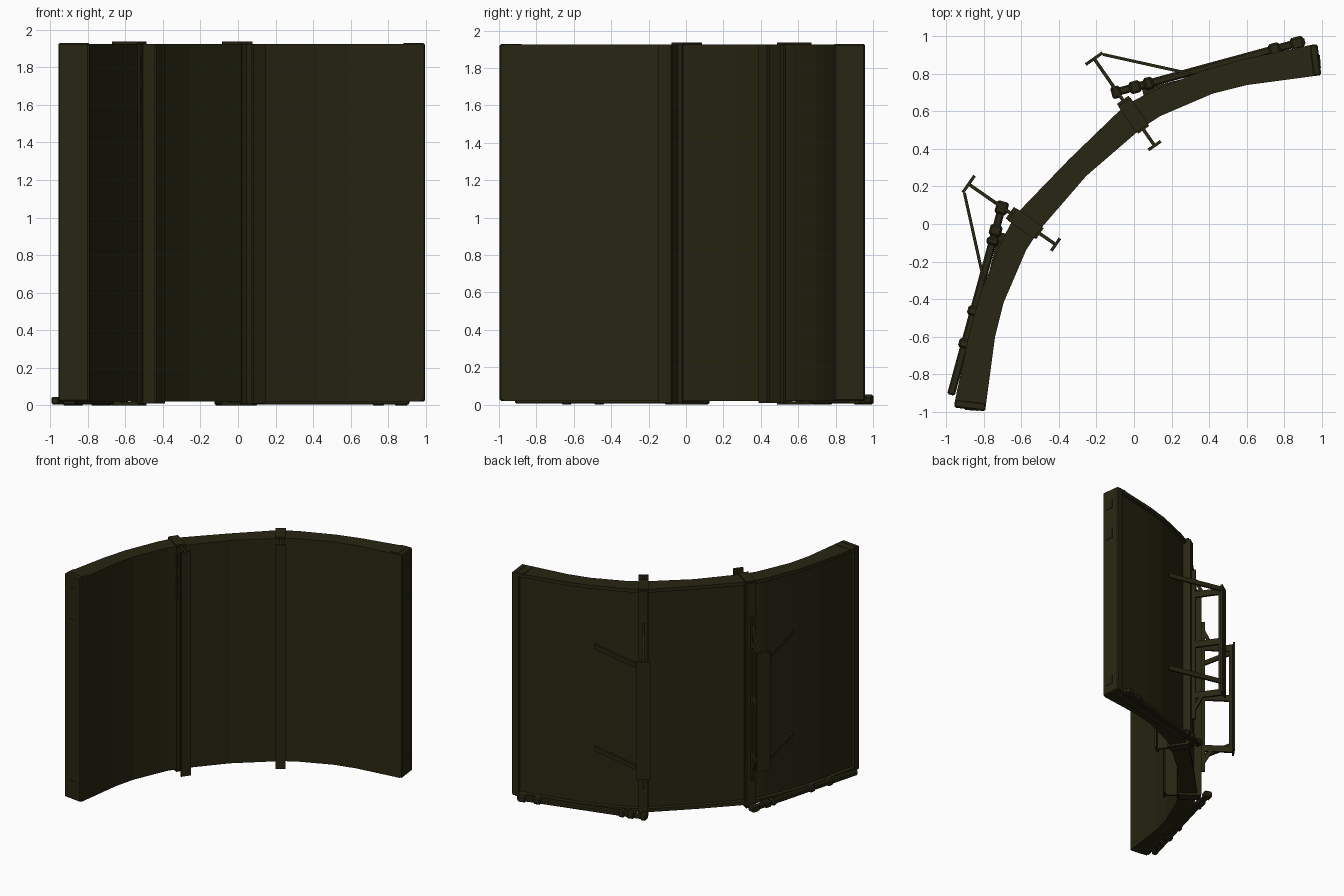
import bpy
import bmesh
from mathutils import Vector

cube = bpy.data.objects.get("Cube")
if cube:
    bpy.data.objects.remove(cube, do_unlink=True)

olive = bpy.data.materials.new("dark_olive")
olive.use_nodes = True
color = (0.021, 0.019, 0.006, 1)
olive.diffuse_color = color
olive.node_tree.nodes["Principled BSDF"].inputs["Base Color"].default_value = color
olive.node_tree.nodes["Principled BSDF"].inputs["Roughness"].default_value = 0.8


def flip(p):
    """Mirror a plan point across the diagonal symmetry plane."""
    return Vector((-p[1], -p[0]))


def finish(name, bm):
    bmesh.ops.recalc_face_normals(bm, faces=bm.faces)
    mesh = bpy.data.meshes.new(name)
    bm.to_mesh(mesh)
    bm.free()
    mesh.materials.append(olive)
    obj = bpy.data.objects.new(name, mesh)
    bpy.context.collection.objects.link(obj)
    return obj


def bar(name, a, b, width, z0, z1, rise=0, bevel=0, mirrored=False):
    """Box running from plan point a to b; rise lifts the far end."""
    if mirrored:
        a, b = flip(a), flip(b)
    a, b = Vector(a), Vector(b)
    d = (b - a).normalized()
    side = Vector((-d.y, d.x)) * width / 2
    bm = bmesh.new()
    rings = []
    for p, lift in ((a, 0), (b, rise)):
        rings.append([bm.verts.new((*(p + side * s), z + lift))
                      for s, z in ((-1, z0), (1, z0), (1, z1), (-1, z1))])
    bm.faces.new(rings[0])
    bm.faces.new(rings[1][::-1])
    for i in range(4):
        j = (i + 1) % 4
        bm.faces.new((rings[0][i], rings[1][i], rings[1][j], rings[0][j]))
    if bevel:
        bmesh.ops.bevel(bm, geom=bm.edges[:], offset=bevel, segments=1, affect='EDGES')
    return finish(name, bm)


def panel(name, inner, outer, z0, z1, rim=0.03, depth=0.025):
    """Curved wall section with a recessed field on its outer face."""
    bm = bmesh.new()
    cols = [[bm.verts.new((*p, z)) for p, z in ((i, z0), (i, z1), (o, z1), (o, z0))]
            for i, o in zip(inner, outer)]
    bm.faces.new(cols[0])
    bm.faces.new(cols[-1][::-1])
    back = []
    for c, d in zip(cols, cols[1:]):
        for k in range(4):
            n = (k + 1) % 4
            face = bm.faces.new((c[k], d[k], d[n], c[n]))
            if k == 2:
                back.append(face)
    bmesh.ops.recalc_face_normals(bm, faces=bm.faces)
    bmesh.ops.inset_region(bm, faces=back, thickness=rim, use_even_offset=True)
    bmesh.ops.inset_region(bm, faces=back, thickness=0.004, depth=-depth,
                           use_even_offset=True)
    return finish(name, bm)


# Curved wall: one middle section and two side sections
BOTTOM, TOP = 0.02, 1.925
hinge_in, hinge_out = (0.04, 0.51), (-0.05, 0.63)
panel("middle_wall", [flip(hinge_in), (-0.255, 0.255), hinge_in],
      [flip(hinge_out), (-0.345, 0.345), hinge_out], BOTTOM, TOP)
side_in = [hinge_in, (0.14, 0.575), (0.42, 0.695), (0.6, 0.74), (0.975, 0.79)]
side_out = [hinge_out, (0.08, 0.70), (0.36, 0.815), (0.57, 0.875), (0.95, 0.955)]
panel("left_wall", side_in, side_out, BOTTOM, TOP)
panel("right_wall", [flip(p) for p in side_in], [flip(p) for p in side_out], BOTTOM, TOP)

# Local directions of the hinge post: out = away from the hollow side
base = Vector((0, 0.575))
out = Vector((-0.57, 0.82)).normalized()
along = Vector((out.y, -out.x))


def at(n, t=0):
    return base + out * n + along * t


for m, tag in ((False, "left"), (True, "right")):
    def part(name, a, b, width, z0, z1, **kw):
        return bar(f"{tag}_{name}", a, b, width, z0, z1, mirrored=m, **kw)

    # Full-height post with a T section on the hollow side
    part("post_web", at(-0.19), at(-0.05), 0.018, 0.01, TOP)
    part("post_flange", at(-0.192, -0.04), at(-0.192, 0.04), 0.016, 0.01, TOP)
    part("post_foot", at(-0.09), at(-0.03), 0.07, 0.01, TOP)
    part("post_spine", at(0.04), at(0.105), 0.075, 0.01, TOP)
    for name, z in (("post_cap", TOP - 0.005), ("post_base", 0)):
        part(name, at(-0.08), at(0.09), 0.08, z, z + 0.017)

    # Open bracket behind the post
    part("bracket_flange", at(0.372, -0.055), at(0.372, 0.055), 0.016, 0.44, 1.45)
    part("bracket_rail", at(0.335), at(0.37), 0.018, 0.44, 1.45)
    part("bracket_inner_rail", at(0.1), at(0.14), 0.018, 0.25, 1.65)
    for i, z in enumerate((0.44, 0.92, 1.39)):
        part(f"bracket_arm_{i}", at(0.1), at(0.37), 0.018, z, z + 0.055)
    part("bracket_upper_brace", at(0.11), at(0.2), 0.018, 1.57, 1.63, rise=-0.18)
    part("bracket_lower_brace", at(0.11), at(0.2), 0.018, 0.28, 0.34, rise=0.16)

    # Struts tying the bracket to the side wall
    for i, z in enumerate((0.52, 1.39)):
        part(f"strut_{i}", (-0.165, 0.903), (0.3, 0.80), 0.016, z, z + 0.04)

    # Ground bar with clamps along the foot of the wall
    start, end = Vector((-0.12, 0.695)), Vector((0.91, 0.975))
    run = (end - start).normalized()
    part("ground_bar", start, end, 0.042, 0.005, 0.045, bevel=0.008)
    for i, d in enumerate(((0.0, 0.05), (0.1, 0.16), (0.18, 0.23),
                           (0.87, 0.93), (0.99, 1.06)) if not m else
                          ((0.0, 0.07), (0.13, 0.19), (0.2, 0.24),
                           (0.58, 0.63), (0.76, 0.81))):
        part(f"clamp_{i}", start + run * d[0], start + run * d[1], 0.066,
             0, 0.055, bevel=0.01)
    part("ground_skid", (0.05, 0.69), (0.9, 0.9), 0.06, 0.008, 0.024)

    # End post with latch plates
    part("end_post", (0.975, 0.79), (0.955, 0.955), 0.045, BOTTOM, TOP + 0.004, bevel=0.008)
    part("end_cap", (0.92, 0.8), (0.91, 0.945), 0.06, TOP - 0.01, TOP + 0.004)
    for i, (z0, z1) in enumerate(((0.1, 0.18), (1.47, 1.56), (1.75, 1.83))):
        part(f"end_latch_{i}", (0.985, 0.83), (0.98, 0.9), 0.02, z0, z1)

# Latch plates beside the right post
for i, (z0, z1) in enumerate(((1.49, 1.55), (1.58, 1.69), (1.76, 1.86))):
    bar(f"post_latch_{i}", (-0.55, -0.06), (-0.515, -0.06), 0.03, z0, z1)
